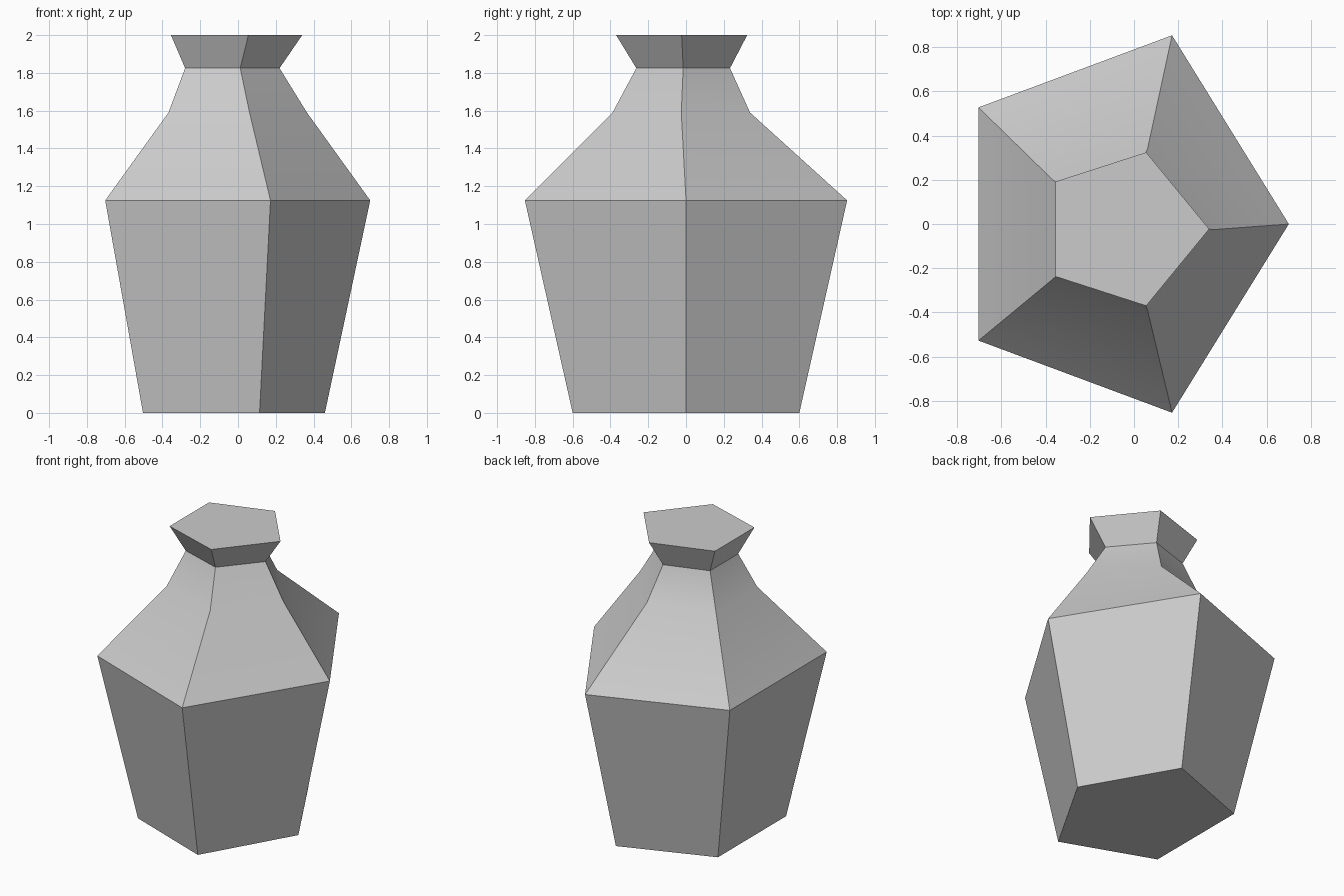
import bpy, bmesh, math

cube = bpy.data.objects.get("Cube")
if cube:
    bpy.data.objects.remove(cube, do_unlink=True)

clay = bpy.data.materials.new("pale grey clay")
clay.use_nodes = True
colour = (0.6, 0.6, 0.6, 1)
clay.diffuse_color = colour
clay.node_tree.nodes["Principled BSDF"].inputs["Base Color"].default_value = colour

# Each ring: height, x of the tip, side and flat corners, y centre, half depth
RINGS = [
    (0.0, 0.46, 0.114, -0.503, 0.0, 0.60),
    (1.125, 0.70, 0.172, -0.703, 0.0, 0.853),
    (1.59, 0.365, 0.061, -0.368, -0.025, 0.364),
    (1.825, 0.22, 0.012, -0.28, -0.015, 0.248),
    (2.0, 0.34, 0.055, -0.355, -0.023, 0.347),
]
FLAT = math.sin(math.radians(36)) / math.sin(math.radians(72))


def pentagon(bm, z, tip, side, flat, cy, depth):
    """Five corners, anticlockwise from the tip at +x."""
    corners = [(tip, 0), (side, 1), (flat, FLAT), (flat, -FLAT), (side, -1)]
    return [bm.verts.new((x, cy + k * depth, z)) for x, k in corners]


# Vase body: five-sided rings joined by quads, closed at both ends
bm = bmesh.new()
rings = [pentagon(bm, *r) for r in RINGS]
for low, high in zip(rings, rings[1:]):
    for i in range(5):
        j = (i + 1) % 5
        bm.faces.new((low[i], low[j], high[j], high[i]))
bm.faces.new(rings[0][::-1])
bm.faces.new(rings[-1])
mesh = bpy.data.meshes.new("vase")
bm.to_mesh(mesh)
bm.free()
mesh.materials.append(clay)

vase = bpy.data.objects.new("vase", mesh)
bpy.context.collection.objects.link(vase)
bpy.ops.object.select_all(action="DESELECT")
vase.select_set(True)
bpy.context.view_layer.objects.active = vase
bpy.ops.object.shade_smooth_by_angle(angle=math.radians(30))
